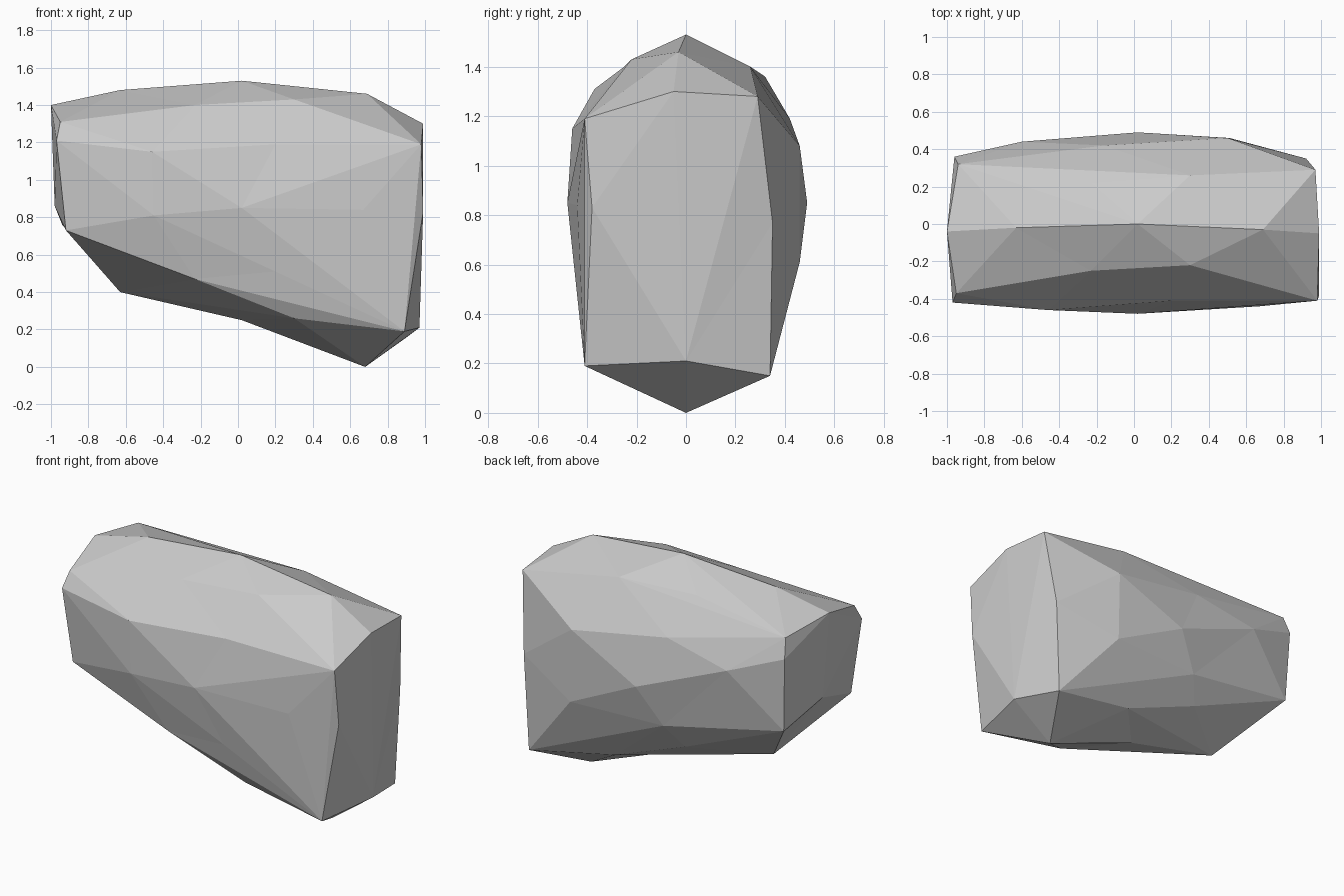
import bpy
import bmesh
from mathutils import Vector

# Start from an empty stage
default_cube = bpy.data.objects.get("Cube")
if default_cube:
    bpy.data.objects.remove(default_cube, do_unlink=True)


def flat_material(name, colour):
    material = bpy.data.materials.new(name)
    material.use_nodes = True
    material.diffuse_color = colour
    shader = next(n for n in material.node_tree.nodes if n.type == "BSDF_PRINCIPLED")
    shader.inputs["Base Color"].default_value = colour
    shader.inputs["Roughness"].default_value = 0.9
    return material


# Corner points of the boulder in hundredths of a unit, grouped by region
crest = [(-100, -4, 140), (-63, -2, 148), (2, 0, 153), (69, -3, 146), (99, -5, 130)]
keel = [(-98, 0, 86), (-63, 0, 40), (2, 0, 25), (68, 0, 0), (97, 0, 21)]
front_shoulder = [(-95, -37, 131), (-23, -25, 140), (30, -22, 143)]
front_belt = [(-97, -42, 121), (-46, -46, 115), (20, -41, 119), (98, -41, 119),
              (-45, -46, 81), (2, -48, 85), (67, -44, 84), (99, -38, 83)]
front_foot = [(-92, -38, 73), (-23, -39, 47), (20, -43, 51), (30, -35, 26), (89, -41, 19)]
back_shoulder = [(-94, 32, 136), (-23, 22, 141), (30, 26, 140), (97, 29, 128)]
back_belt = [(-96, 36, 124), (-60, 44, 110), (-16, 42, 119), (50, 46, 108),
             (2, 49, 85), (92, 35, 77)]
back_foot = [(-94, 34, 76), (-13, 42, 61), (51, 46, 61), (-22, 32, 46), (30, 30, 26), (89, 34, 15)]

regions = (crest, keel, front_shoulder, front_belt, front_foot,
           back_shoulder, back_belt, back_foot)
corners = [Vector(p) / 100 for region in regions for p in region]

middle = Vector((0, 0, 0.8))
radii = Vector((1, 0.5, 0.75))


def swollen(point, amount):
    """Move a point part of the way to an enclosing ellipsoid."""
    offset = point - middle
    scaled = Vector(a / b for a, b in zip(offset, radii))
    return middle + offset.lerp(offset / scaled.length, amount)


def wrap(amount):
    """Wrap the swollen corners in a skin, then relax it to the true corners."""
    skin = bmesh.new()
    for corner in corners:
        skin.verts.new(swollen(corner, amount))
    skin.verts.index_update()
    targets = {v: c for v, c in zip(skin.verts, corners)}
    bmesh.ops.convex_hull(skin, input=list(skin.verts), use_existing_faces=False)
    loose = [v for v in skin.verts if not v.link_faces]
    for vert, corner in targets.items():
        vert.co = corner
    return skin, loose


# Swell only as far as needed for the skin to touch every corner
for step in range(21):
    skin, loose = wrap(step / 20)
    if not loose:
        break
    if step < 20:
        skin.free()
bmesh.ops.delete(skin, geom=[v for v in skin.verts if not v.link_faces], context="VERTS")
bmesh.ops.recalc_face_normals(skin, faces=list(skin.faces))

# Boulder body with flat facets
mesh = bpy.data.meshes.new("boulder")
skin.to_mesh(mesh)
skin.free()
mesh.materials.append(flat_material("stone_grey", (0.6, 0.6, 0.6, 1)))
for polygon in mesh.polygons:
    polygon.use_smooth = False
boulder = bpy.data.objects.new("boulder", mesh)
bpy.context.collection.objects.link(boulder)
